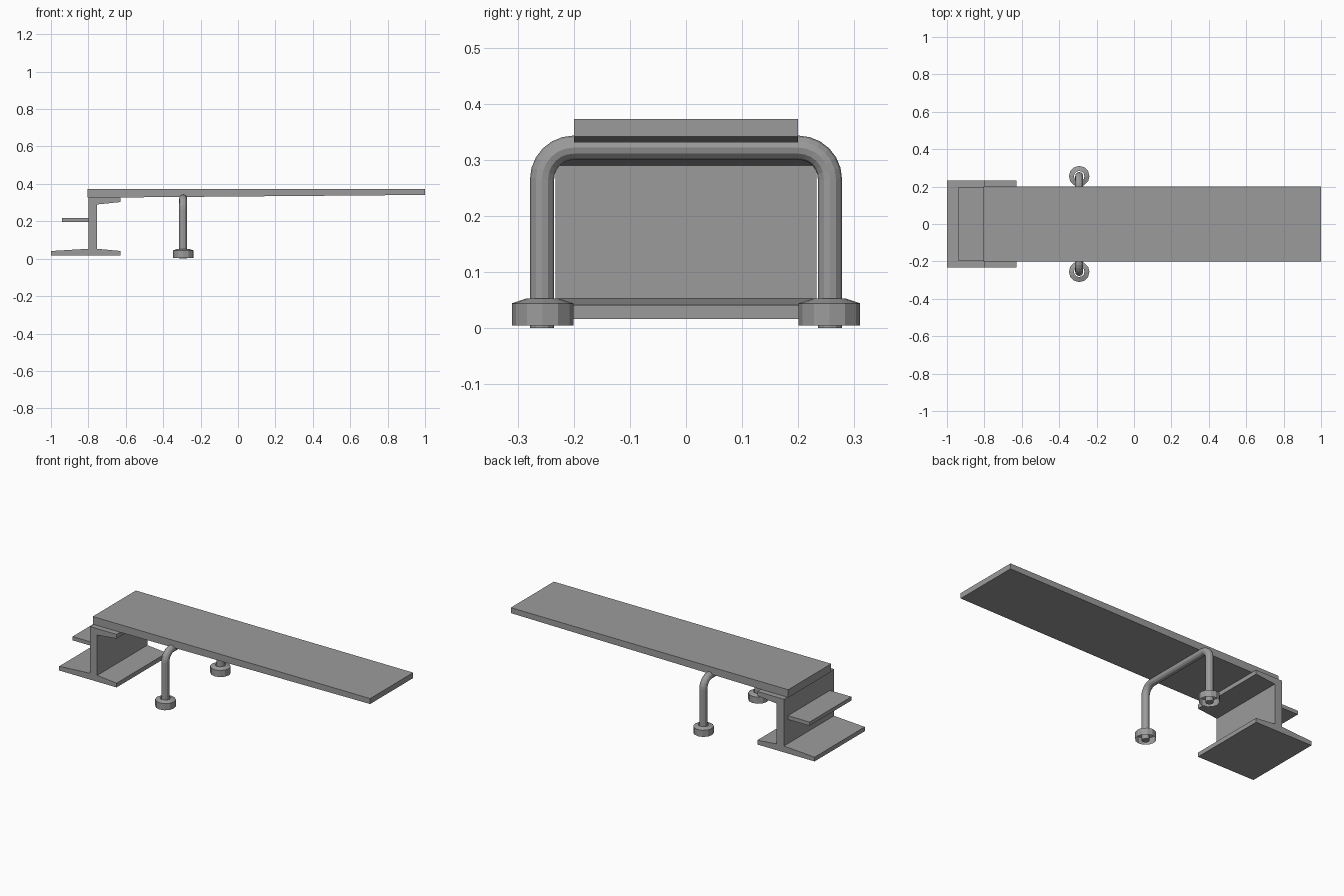
import bpy, bmesh
from math import pi, sin, cos
from mathutils import Vector

if "Cube" in bpy.data.objects:
    bpy.data.objects.remove(bpy.data.objects["Cube"])

grey = bpy.data.materials.new("dark_grey")
grey.diffuse_color = (0.33, 0.33, 0.33, 1)
grey.use_nodes = True
grey.node_tree.nodes["Principled BSDF"].inputs["Base Color"].default_value = grey.diffuse_color


def finish(name, bm, fix=True):
    if fix:
        bmesh.ops.recalc_face_normals(bm, faces=bm.faces)
    me = bpy.data.meshes.new(name)
    bm.to_mesh(me)
    bm.free()
    me.materials.append(grey)
    ob = bpy.data.objects.new(name, me)
    bpy.context.collection.objects.link(ob)
    return ob


def extrude_profile(name, pts, half):
    """Sweep an x/z outline from y=-half to y=+half."""
    bm = bmesh.new()
    face = bm.faces.new([bm.verts.new((x, -half, z)) for x, z in pts])
    ext = bmesh.ops.extrude_face_region(bm, geom=[face])
    verts = [g for g in ext["geom"] if isinstance(g, bmesh.types.BMVert)]
    bmesh.ops.translate(bm, verts=verts, vec=(0, 2 * half, 0))
    return finish(name, bm)


def bridge(bm, a, b):
    n = len(a)
    for i in range(n):
        bm.faces.new((a[i], a[(i + 1) % n], b[(i + 1) % n], b[i]))


# Tapered board
extrude_profile("board", [(-0.805, 0.326), (1.0, 0.341), (1.0, 0.373), (-0.805, 0.373)], 0.2)

# Beam-shaped stand with sloping flanges
extrude_profile("stand", [
    (-1.0, 0.016), (-0.627, 0.016), (-0.627, 0.041), (-0.753, 0.053),
    (-0.753, 0.29), (-0.627, 0.303), (-0.627, 0.328), (-0.80, 0.328),
    (-0.80, 0.053), (-1.0, 0.041)], 0.233)

# Step plate
extrude_profile("step", [(-0.94, 0.195), (-0.80, 0.195), (-0.80, 0.217), (-0.94, 0.217)], 0.195)

# Bent tube support: twelve-sided section
PX, PY, TOP, R, BEND, SIDES, SEG = -0.293, 0.2565, 0.3215, 0.0215, 0.056, 12, 6
half = [(PY, 0.0)] + [(PY - BEND + BEND * cos(t), TOP - BEND + BEND * sin(t))
                      for t in (pi / 2 * i / SEG for i in range(SEG + 1))]
path = [Vector((0, y, z)) for y, z in half] + [Vector((0, -y, z)) for y, z in reversed(half)]
bm = bmesh.new()
rings = []
for i, p in enumerate(path):
    if i in (0, len(path) - 1):
        t = Vector((0, 0, 1 if i == 0 else -1))
    else:
        t = ((p - path[i - 1]).normalized() + (path[i + 1] - p).normalized()).normalized()
    normal = Vector((0, t.z, -t.y))
    rings.append([bm.verts.new(Vector((PX + R * sin(a), p.y, p.z)) + normal * R * cos(a))
                  for a in (2 * pi * k / SIDES for k in range(SIDES))])
for a, b in zip(rings, rings[1:]):
    bridge(bm, a, b)
bm.faces.new(rings[0])
bm.faces.new(rings[-1])
finish("tube_support", bm)

# Foot collars: hollow shells with a sloping top, open underneath
for side, label in ((1, "back"), (-1, "front")):
    bm = bmesh.new()
    loops = [[bm.verts.new((PX + r * sin(a), side * 0.2555 + r * cos(a), z))
              for a in (2 * pi * k / 12 for k in range(12))]
             for r, z in ((0.055, 0.005), (0.055, 0.044), (0.028, 0.053))]
    for a, b in zip(loops, loops[1:]):
        bridge(bm, b, a)
    finish(label + "_foot_collar", bm, False)
